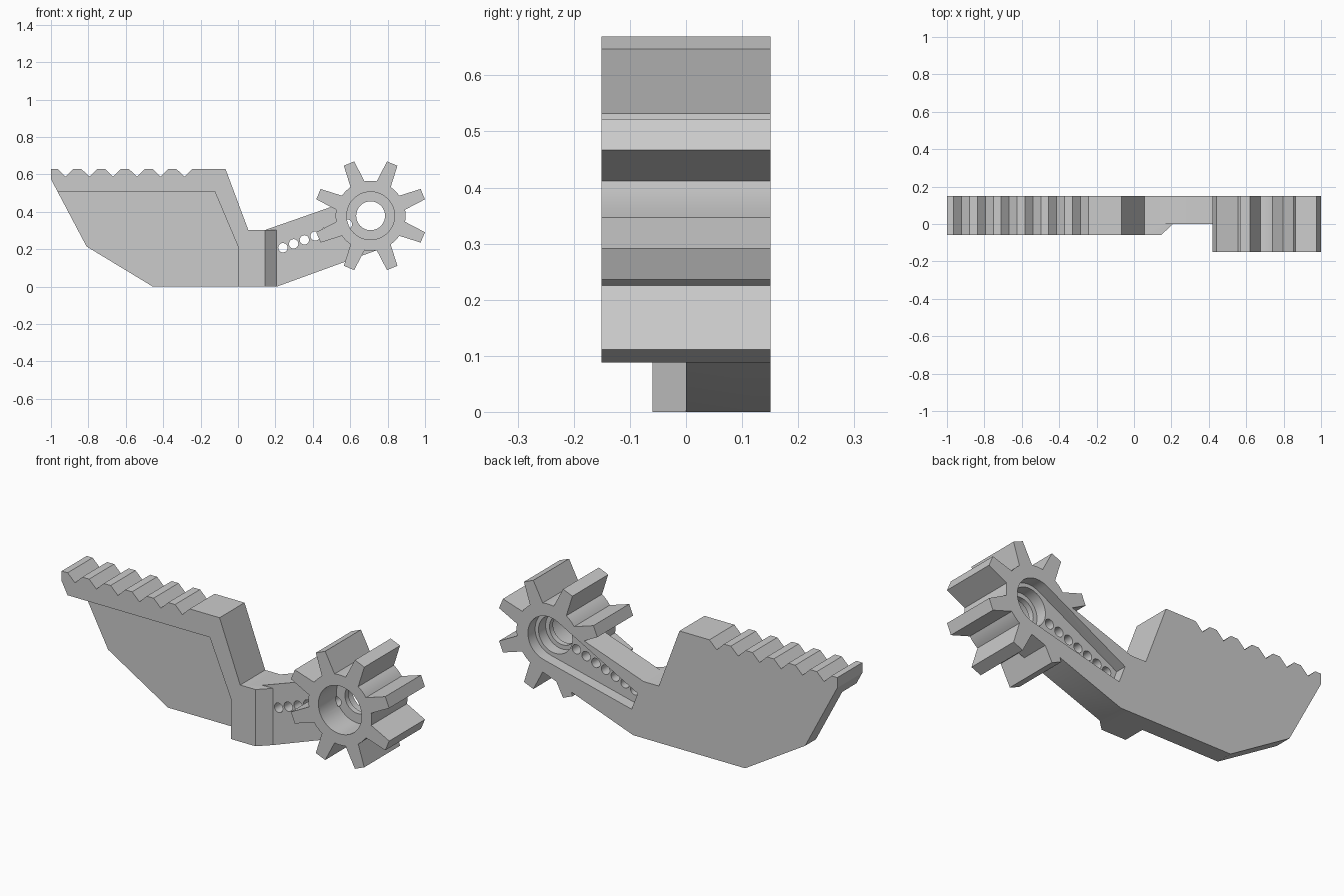
import bpy, bmesh
from math import sin, cos, radians, degrees, asin, atan2, hypot

cube = bpy.data.objects.get("Cube")
if cube:
    bpy.data.objects.remove(cube, do_unlink=True)

grey = bpy.data.materials.new("plain_grey")
grey.use_nodes = True
COLOUR = (0.6, 0.6, 0.6, 1)
grey.diffuse_color = COLOUR
grey.node_tree.nodes["Principled BSDF"].inputs["Base Color"].default_value = COLOUR

BACK = 0.151
GX, GZ = 0.709, 0.379          # gear centre


def prism(name, points, y0, y1):
    """Extrude an x-z outline along y."""
    bm = bmesh.new()
    face = bm.faces.new([bm.verts.new((x, y0, z)) for x, z in points])
    new = bmesh.ops.extrude_face_region(bm, geom=[face])["geom"]
    moved = [v for v in new if isinstance(v, bmesh.types.BMVert)]
    bmesh.ops.translate(bm, verts=moved, vec=(0, y1 - y0, 0))
    bmesh.ops.recalc_face_normals(bm, faces=bm.faces[:])
    mesh = bpy.data.meshes.new(name)
    bm.to_mesh(mesh)
    bm.free()
    mesh.materials.append(grey)
    ob = bpy.data.objects.new(name, mesh)
    bpy.context.collection.objects.link(ob)
    return ob


def arc(x, z, r, start, end, steps):
    return [(x + r * cos(radians(start + (end - start) * i / steps)),
             z + r * sin(radians(start + (end - start) * i / steps)))
            for i in range(steps + 1)]


def disc(name, x, z, r, y0, y1, sides=48):
    return prism(name, arc(x, z, r, 0, 360, sides)[:-1], y0, y1)


def combine(body, other, operation):
    """Apply a boolean and discard the second object."""
    other.hide_render = True
    bpy.ops.object.select_all(action="DESELECT")
    bpy.context.view_layer.objects.active = body
    body.select_set(True)
    mod = body.modifiers.new(operation, "BOOLEAN")
    mod.operation, mod.object, mod.solver = operation, other, "EXACT"
    bpy.ops.object.modifier_apply(modifier=mod.name)
    bpy.data.objects.remove(other, do_unlink=True)


# Thick rim with a sawtooth top edge
rim = [(-1, 0.575), (-1, 0.63)]
for i in range(6):
    valley = -0.922 + 0.127 * i
    rim += [(valley - 0.043, 0.63), (valley, 0.588), (valley + 0.043, 0.63)]
rim += [(-0.067, 0.63), (0.055, 0.303), (0.207, 0.303), (0.207, 0),
        (0, 0), (0, 0.215), (-0.125, 0.51), (-0.9657, 0.51)]
lever = prism("geared_lever", rim, -0.06, BACK)

# Slanted front corner beside the arm
chamfer = prism("chamfer_cutter", [(0.1, -0.1), (0.5, -0.1), (0.5, 0.4), (0.1, 0.4)], -0.2, 0)
for v in chamfer.data.vertices:
    if v.co.x < 0.3:
        v.co.x = 0.207 if v.co.y > -0.1 else 0.207 - 0.2 * 0.062 / 0.06
combine(lever, chamfer, "DIFFERENCE")

# Thin recessed plate
plate = [(-0.9867, 0.5498), (-0.81, 0.215), (-0.455, 0), (0.04, 0),
         (0.04, 0.25), (-0.1, 0.5498)]
combine(lever, prism("plate", plate, 0.06, BACK), "UNION")

# Sloping arm
arm = [(0.145, 0.303), (0.6, 0.462), (GX, GZ), (0.771, 0.205), (0.207, 0), (0.145, 0)]
combine(lever, prism("arm", arm, 0, BACK), "UNION")

# Gear with eight tapered teeth and curved roots
gear = []
for k in range(8):
    a = 22.5 + 45 * k
    c, s = cos(radians(a)), sin(radians(a))
    gear += [(GX + 0.302 * c + w * s, GZ + 0.302 * s - w * c) for w in (0.03, -0.03)]
    gear += arc(GX, GZ, 0.187, a + 12.5, a + 32.5, 5)
combine(lever, prism("gear", gear, -BACK, BACK), "UNION")

# Front bore
combine(lever, disc("bore_cutter", GX, GZ, 0.128, -0.3, 0), "DIFFERENCE")

# Tapered slot in the back
EX, EZ, HALF, ROUND, FLOOR = 0.198, 0.183, 0.05, 0.12, 0.09
axis = atan2(GZ - EZ, GX - EX)
spread = 90 + degrees(asin((ROUND - HALF) / hypot(GX - EX, GZ - EZ)))
slot = arc(GX, GZ, ROUND, degrees(axis) - spread, degrees(axis) + spread, 28)
slot += [(EX - side * HALF * sin(axis), EZ + side * HALF * cos(axis)) for side in (1, -1)]
combine(lever, prism("slot_cutter", slot, FLOOR, 0.3), "DIFFERENCE")

# Round seat sunk into the slot floor, with a through hole
combine(lever, disc("seat_cutter", GX, GZ, 0.1, 0.03, 0.3), "DIFFERENCE")
combine(lever, disc("hole_cutter", GX, GZ, 0.077, -0.1, 0.3), "DIFFERENCE")

# Row of small holes through the arm floor
for i in range(7):
    combine(lever, disc("small_hole_cutter", 0.24 + 0.0575 * i, 0.208 + 0.021 * i,
                        0.025, -0.01, 0.12, 24), "DIFFERENCE")

bpy.context.view_layer.objects.active = lever
lever.select_set(True)
bpy.ops.object.shade_smooth_by_angle(angle=radians(25))
